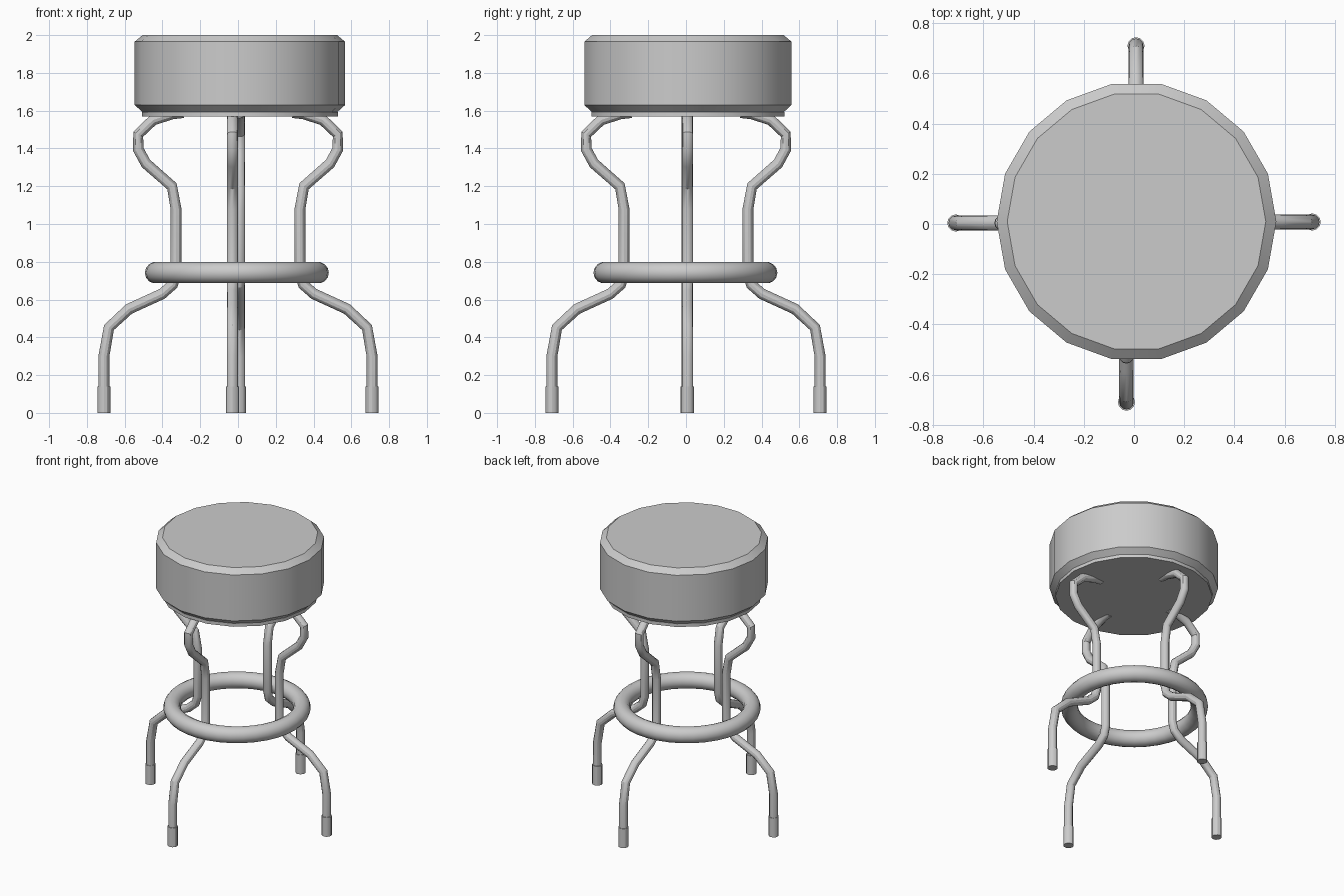
import bpy, bmesh, math
from mathutils import Matrix

if "Cube" in bpy.data.objects:
    bpy.data.objects.remove(bpy.data.objects["Cube"])


def add_object(name, bm, location=(0, 0, 0), angle=30):
    bmesh.ops.recalc_face_normals(bm, faces=bm.faces)
    mesh = bpy.data.meshes.new(name)
    bm.to_mesh(mesh)
    bm.free()
    obj = bpy.data.objects.new(name, mesh)
    obj.location = location
    bpy.context.collection.objects.link(obj)
    bpy.ops.object.select_all(action='DESELECT')
    obj.select_set(True)
    bpy.context.view_layer.objects.active = obj
    bpy.ops.object.shade_smooth_by_angle(angle=math.radians(angle))
    return obj


def lathe(name, profile, sides, location):
    """Stack of (radius, z) rings with capped ends."""
    bm = bmesh.new()
    rings = []
    for r, z in profile:
        rings.append([bm.verts.new((r * math.cos(2 * math.pi * i / sides),
                                    r * math.sin(2 * math.pi * i / sides), z))
                      for i in range(sides)])
    for a, b in zip(rings, rings[1:]):
        for i in range(sides):
            j = (i + 1) % sides
            bm.faces.new((a[i], a[j], b[j], b[i]))
    bm.faces.new(rings[0][::-1])
    bm.faces.new(rings[-1])
    return add_object(name, bm, location)


def tube(name, path, radius, transform, sides=12):
    """Sweep a circle along an (x, z) path with mitred bends."""
    bm = bmesh.new()
    rings = []
    for k, (x, z) in enumerate(path):
        x0, z0 = path[max(k - 1, 0)]
        x1, z1 = path[min(k + 1, len(path) - 1)]
        d = math.hypot(x1 - x0, z1 - z0)
        nx, nz = (z1 - z0) / d, -(x1 - x0) / d
        ring = []
        for i in range(sides):
            a = 2 * math.pi * i / sides
            c, s = radius * math.cos(a), radius * math.sin(a)
            ring.append(bm.verts.new((x + nx * c, s, z + nz * c)))
        rings.append(ring)
    for a, b in zip(rings, rings[1:]):
        for i in range(sides):
            j = (i + 1) % sides
            bm.faces.new((a[i], a[j], b[j], b[i]))
    bm.faces.new(rings[0][::-1])
    bm.faces.new(rings[-1])
    bm.transform(transform)
    return add_object(name, bm)


# Padded seat and the thin plate beneath it
lathe("seat", [(0.515, 1.592), (0.557, 1.63), (0.557, 1.965), (0.515, 2.0)],
      18, (0.01, 0.01, 0))
lathe("seat_plate", [(0.519, 1.57), (0.519, 1.594)], 18, (0.01, 0.01, 0))

# Bent tube legs with foot caps
leg_path = [(0.71, 0.02), (0.71, 0.3), (0.683, 0.452), (0.577, 0.55),
            (0.402, 0.63), (0.345, 0.68), (0.328, 0.74), (0.328, 1.08),
            (0.35, 1.2), (0.487, 1.32), (0.528, 1.395), (0.528, 1.475),
            (0.45, 1.55), (0.35, 1.583), (0.29, 1.59)]
legs = {"right": (0, (0, 0.008)), "back": (90, (0.008, 0)),
        "left": (180, (0, 0.004)), "front": (270, (-0.03, 0))}
for side, (deg, (ox, oy)) in legs.items():
    placing = Matrix.Translation((ox, oy, 0)) @ Matrix.Rotation(math.radians(deg), 4, 'Z')
    tube(side + "_leg", leg_path, 0.029, placing)
    tube(side + "_foot", [(0.71, 0), (0.71, 0.14)], 0.034, placing)

# Foot rest ring
bpy.ops.mesh.primitive_torus_add(location=(-0.006, -0.003, 0.742), major_radius=0.43,
                                 minor_radius=0.057, major_segments=36, minor_segments=14)
ring = bpy.context.object
ring.name = "foot_ring"
bpy.ops.object.shade_smooth_by_angle(angle=math.radians(40))
